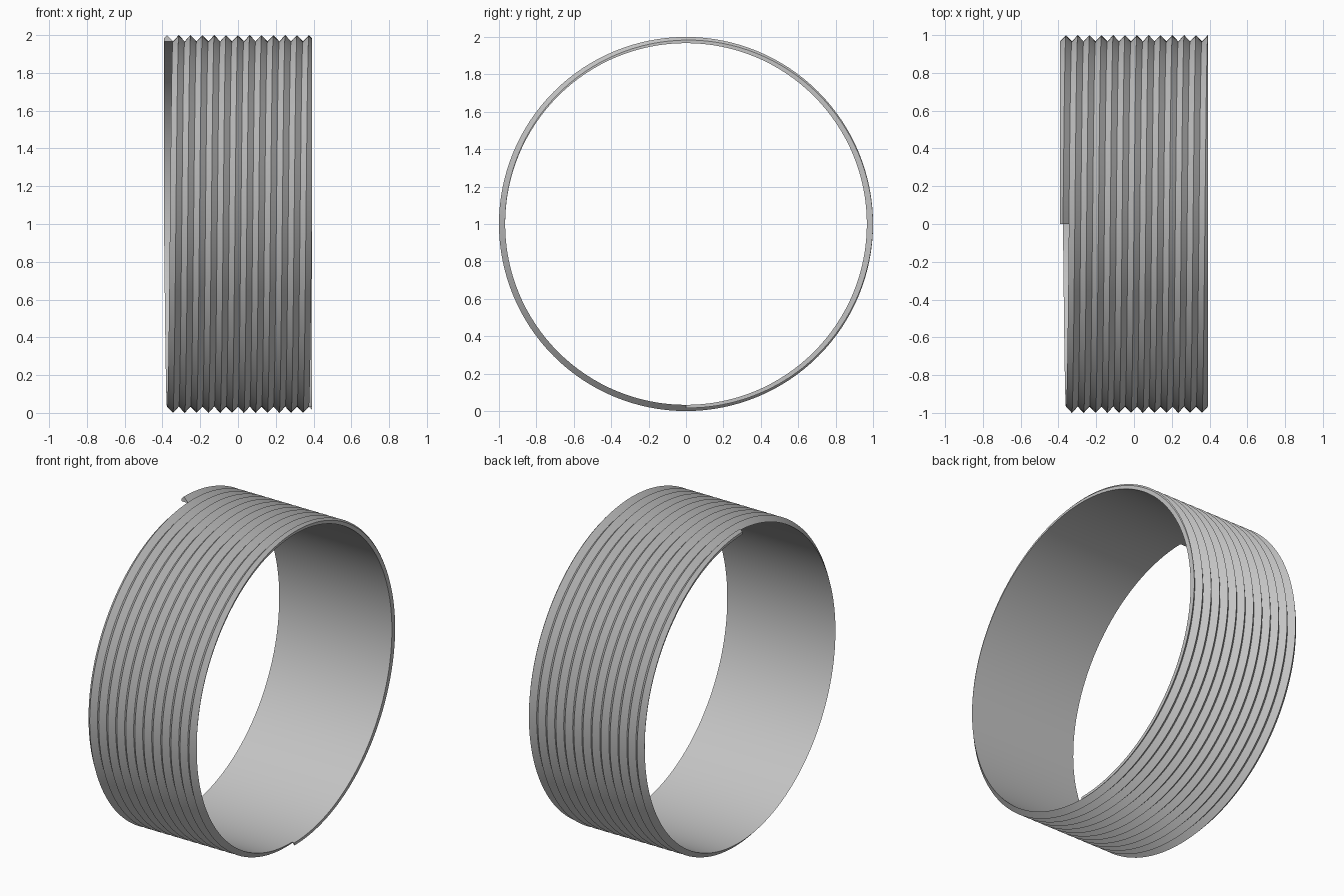
import bpy, bmesh
from math import sin, cos, tau

cube = bpy.data.objects.get("Cube")
if cube:
    bpy.data.objects.remove(cube, do_unlink=True)

PITCH = 0.0626      # advance per turn, equal to the tooth width
INNER, OUTER = 0.967, 1.0
START_X = -0.376
HALF_LENGTH = 0.391
STEPS = 128         # segments per turn
TURNS = 12.5

grey = bpy.data.materials.new("plain_grey")
grey.use_nodes = True
colour = (0.55, 0.55, 0.55, 1)
grey.diffuse_color = colour
grey.node_tree.nodes["Principled BSDF"].inputs["Base Color"].default_value = colour

# Triangular tooth profile: offset along the axis, radius
profile = [(-PITCH / 2, INNER), (0, OUTER), (PITCH / 2, INNER)]

# Sweep the tooth along a helix that starts at the top and heads backwards
bm = bmesh.new()
rings = []
for i in range(int(STEPS * TURNS) + 1):
    turn = i / STEPS
    angle = turn * tau
    centre = START_X + PITCH * turn
    rings.append([bm.verts.new((centre + dx, r * sin(angle), 1 + r * cos(angle)))
                  for dx, r in profile])
for a, b in zip(rings, rings[1:]):
    for j in range(3):
        k = (j + 1) % 3
        bm.faces.new((a[j], a[k], b[k], b[j]))
bm.faces.new(rings[0])
bm.faces.new(rings[-1])

# Trim both ends square and cap the cuts
for side in (-1, 1):
    bmesh.ops.bisect_plane(
        bm, geom=bm.verts[:] + bm.edges[:] + bm.faces[:], dist=1e-6,
        plane_co=(side * HALF_LENGTH, 0, 0), plane_no=(side, 0, 0), clear_outer=True)
    rim = [e for e in bm.edges if e.is_boundary]
    caps = bmesh.ops.holes_fill(bm, edges=rim, sides=0)["faces"]
    bmesh.ops.triangulate(bm, faces=caps, ngon_method='EAR_CLIP')
bmesh.ops.recalc_face_normals(bm, faces=bm.faces[:])

mesh = bpy.data.meshes.new("screw_thread")
bm.to_mesh(mesh)
bm.free()
mesh.materials.append(grey)
thread = bpy.data.objects.new("screw_thread", mesh)
bpy.context.collection.objects.link(thread)

# Smooth round the ring, crisp along the tooth edges
bpy.ops.object.select_all(action='DESELECT')
thread.select_set(True)
bpy.context.view_layer.objects.active = thread
bpy.ops.object.shade_smooth_by_angle()
